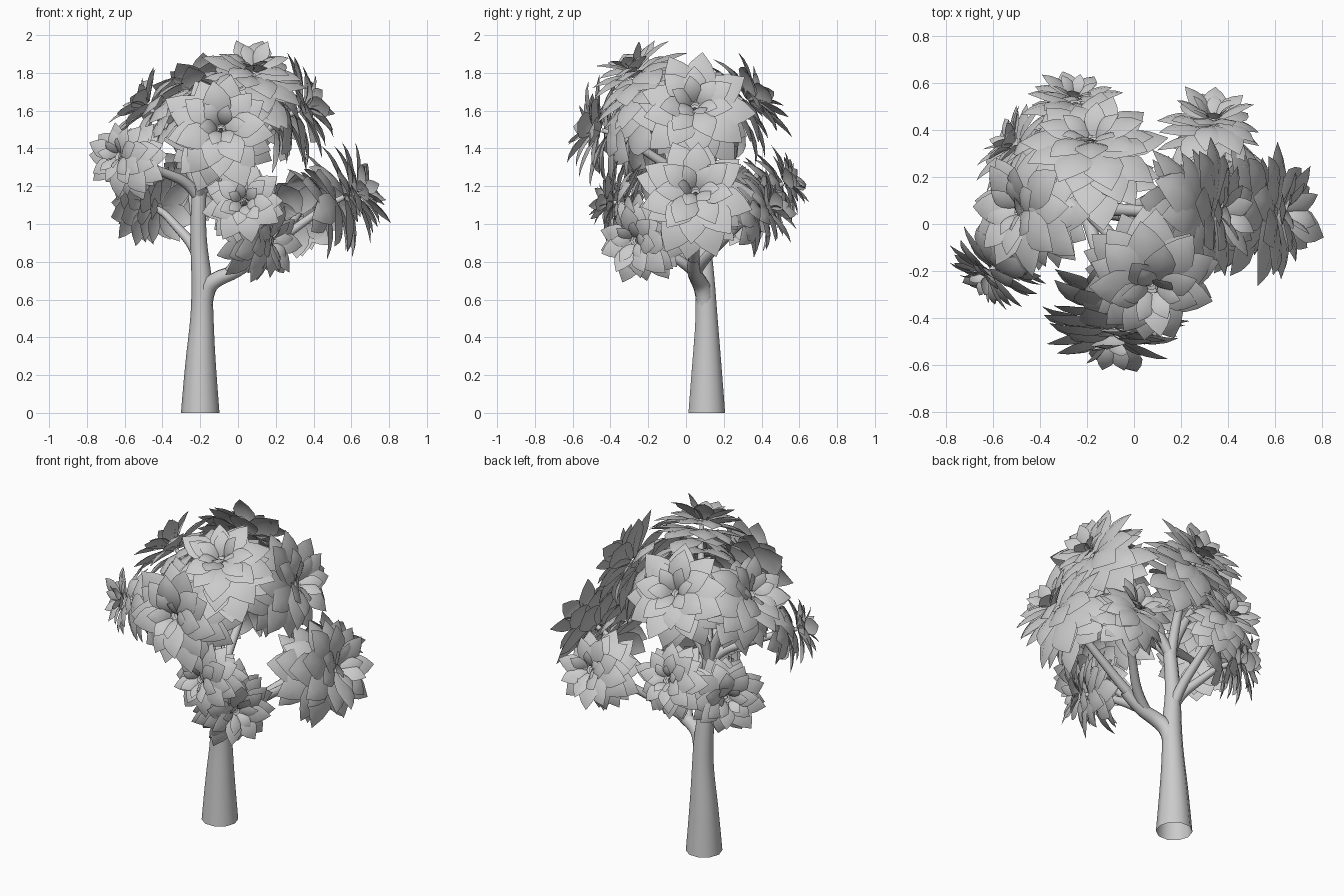
import bpy, bmesh, math, random
from mathutils import Vector

if "Cube" in bpy.data.objects:
    bpy.data.objects.remove(bpy.data.objects["Cube"])

random.seed(4)


def limb(name, pts):
    """Tapered smooth tube through (x, y, z, radius) points."""
    cu = bpy.data.curves.new(name, 'CURVE')
    cu.dimensions = '3D'
    cu.bevel_depth = 1.0
    cu.bevel_resolution = 3
    cu.resolution_u = 4
    sp = cu.splines.new('NURBS')
    sp.points.add(len(pts) - 1)
    for p, (x, y, z, r) in zip(sp.points, pts):
        p.co = (x, y, z, 1)
        p.radius = r
    sp.order_u = 3
    sp.use_endpoint_u = True
    ob = bpy.data.objects.new(name, cu)
    bpy.context.collection.objects.link(ob)
    bpy.ops.object.select_all(action='DESELECT')
    ob.select_set(True)
    bpy.context.view_layer.objects.active = ob
    bpy.ops.object.convert(target='MESH')
    bpy.ops.object.shade_smooth_by_angle(angle=math.radians(60))


PROFILE = [0.3, 0.72, 0.97, 1.0, 0.62, 0.0]   # leaf half width along its length


def leaf(bm, origin, axis, out, a0, bend, length):
    """Pointed, cupped leaf leaving the axis at angle a0 and curling back by bend."""
    side = axis.cross(out)
    pos = origin.copy()
    n = len(PROFILE) - 1
    prev = None
    for i, w in enumerate(PROFILE):
        a = math.radians(a0 + bend * i / n)
        fwd = axis * math.cos(a) + out * math.sin(a)
        up = axis * math.sin(a) - out * math.cos(a)
        hw = w * length * 0.29
        if i == n:
            row = [bm.verts.new(pos)] * 3
        else:
            row = [bm.verts.new(pos + side * s * hw - up * abs(s) * hw * 0.25)
                   for s in (-1, 0, 1)]
        if prev:
            for k in (0, 1):
                f = [prev[k], prev[k + 1], row[k + 1]]
                if i < n:
                    f.append(row[k])
                bm.faces.new(f).smooth = True
        prev = row
        pos = pos + fwd * (length / n)


# leaf count, start angle, curl, length, offset along the axis
RINGS = [(7, 88, 50, 1.0, -0.62), (8, 86, 58, 1.1, -0.4), (9, 77, 60, 1.1, -0.22),
         (9, 65, 58, 1.03, -0.07), (7, 46, 55, 0.83, 0.04), (6, 25, 60, 0.55, 0.08)]


def rosette(name, centre, normal, r):
    axis = Vector(normal).normalized()
    u = axis.orthogonal().normalized()
    v = axis.cross(u)
    bm = bmesh.new()
    for count, a0, bend, ln, off in RINGS:
        start = random.random() * 6.28
        for k in range(count):
            t = start + 2 * math.pi * k / count + random.uniform(-0.15, 0.15)
            out = u * math.cos(t) + v * math.sin(t)
            org = Vector(centre) + axis * (off - 0.1) * r + out * 0.02
            leaf(bm, org, axis, out, a0 + random.uniform(-12, 12),
                 bend + random.uniform(-15, 15), ln * r * random.uniform(0.88, 1.1))
    me = bpy.data.meshes.new(name)
    bm.to_mesh(me)
    bm.free()
    bpy.context.collection.objects.link(bpy.data.objects.new(name, me))


# Trunk
limb("trunk", [(-0.2, 0.11, 0, 0.102), (-0.2, 0.11, 0.25, 0.082), (-0.19, 0.11, 0.5, 0.06),
               (-0.19, 0.1, 0.7, 0.055), (-0.21, 0.09, 0.9, 0.043),
               (-0.21, 0.07, 1.1, 0.04), (-0.2, 0.06, 1.28, 0.035)])
# Low right-hand limb
limb("right_limb", [(-0.19, 0.11, 0.5, 0.05), (-0.18, 0.1, 0.64, 0.048),
                    (-0.12, 0.06, 0.71, 0.042), (0.0, 0.04, 0.75, 0.036),
                    (0.1, 0.04, 0.82, 0.03)])

# Leaf heads: centre, facing direction, radius, point where the branch forks off
R, T, L = (0.0, 0.04, 0.76), (-0.21, 0.07, 1.2), (-0.2, 0.09, 0.85)
HEADS = {
    "front_upper": ((-0.09, -0.5, 1.51), (0, -1, 0.25), 0.28, T),
    "crown": ((0.08, -0.28, 1.83), (0.15, -0.45, 0.95), 0.26, T),
    "front_lower": ((0.03, -0.42, 1.12), (-0.1, -1, 0.15), 0.19, R),
    "right_middle": ((0.65, 0.05, 1.18), (1, 0, 0.4), 0.28, R),
    "left_front": ((-0.64, -0.23, 1.36), (-0.7, -0.7, 0.2), 0.19, T),
    "left_upper": ((-0.5, 0.06, 1.64), (-0.75, 0, 0.65), 0.25, T),
    "right_upper": ((0.38, 0.05, 1.63), (0.9, 0.05, 0.4), 0.28, T),
    "back_upper": ((-0.18, 0.37, 1.68), (-0.05, 0.8, 0.6), 0.27, T),
    "back_right": ((0.34, 0.46, 1.1), (0.1, 0.9, 0.4), 0.21, R),
    "left_back": ((-0.53, 0.35, 1.11), (-0.8, 0.6, 0.15), 0.2, L),
    "back_lower": ((-0.25, 0.55, 1.23), (0, 0.9, 0.4), 0.19, L),
    "right_low": ((0.19, -0.28, 0.91), (0.85, -0.5, -0.05), 0.21, R),
}
for name, (c, n, r, fork) in HEADS.items():
    rosette("leaves_" + name, c, n, r)
    f, d = Vector(fork), Vector(n).normalized()
    end = Vector(c) - d * r * 0.2
    mid = f.lerp(end - d * 0.1, 0.55)
    # start each branch inside its parent
    low = f - (Vector((0.05, -0.01, 0.02)) if fork is R else Vector((0, 0, 0.06)))
    limb("branch_" + name, [(*low, 0.03), (*f.lerp(mid, 0.25), 0.029),
                            (*mid, 0.024), (*(end - d * 0.1), 0.018), (*end, 0.012)])
